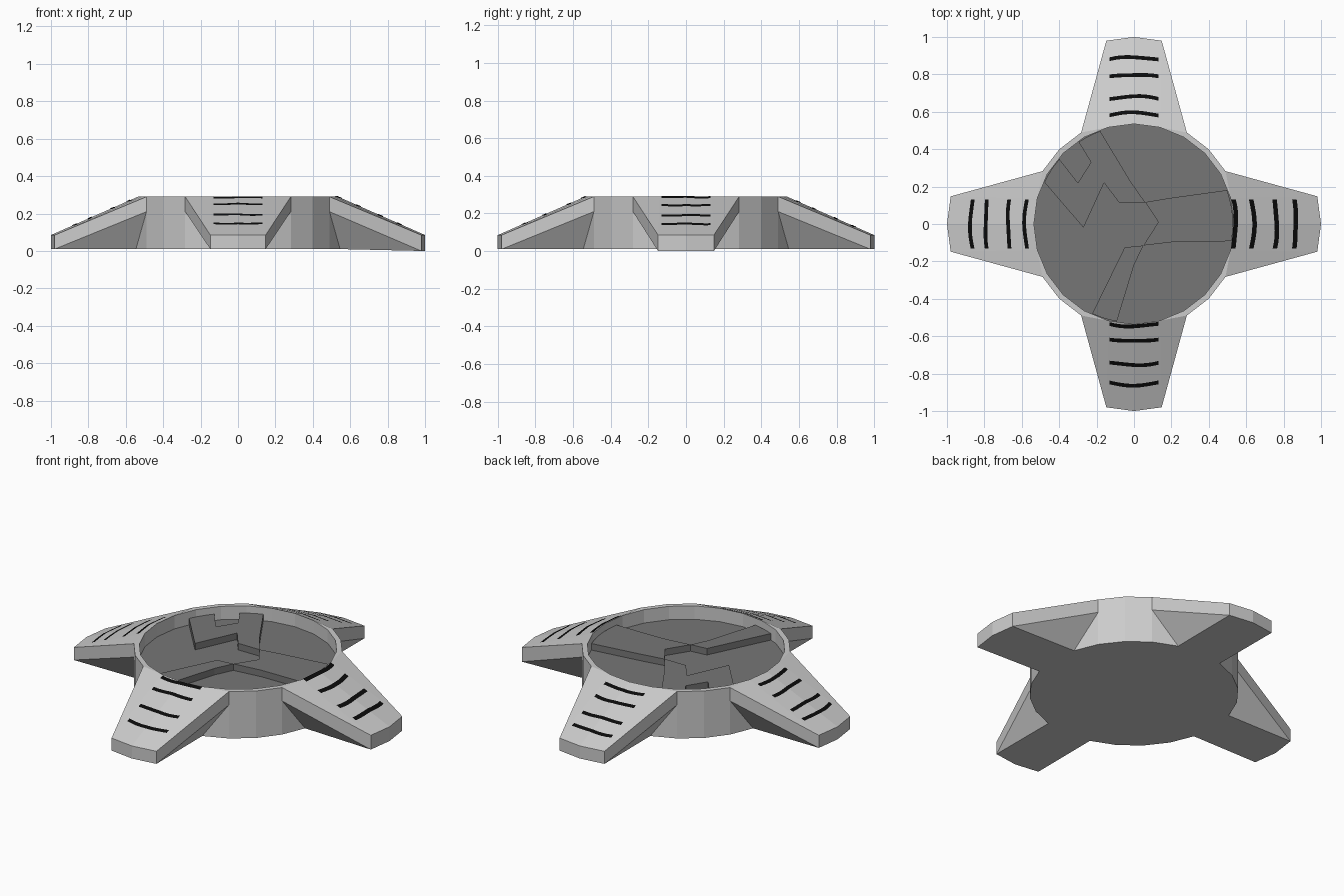
import bpy, bmesh, math
from mathutils import Vector, Matrix

if "Cube" in bpy.data.objects:
    bpy.data.objects.remove(bpy.data.objects["Cube"])

H, FLOOR, Z0 = 0.29, 0.21, 0.01      # rim height, recess floor, underside
R_OUT, R_IN = 0.565, 0.535           # rim radii


def material(name, v):
    m = bpy.data.materials.new(name)
    m.diffuse_color = (v, v, v, 1)
    m.use_nodes = True
    m.node_tree.nodes["Principled BSDF"].inputs["Base Color"].default_value = m.diffuse_color
    return m


LIGHT = material("light grey", 0.6)
DARK = material("dark grey", 0.18)
BLACK = material("black", 0.003)


def polar(r, deg, z):
    a = math.radians(deg)
    return Vector((r * math.cos(a), r * math.sin(a), z))


def finish(bm, name, mats):
    bmesh.ops.remove_doubles(bm, verts=bm.verts, dist=0.0005)
    bmesh.ops.recalc_face_normals(bm, faces=bm.faces)
    me = bpy.data.meshes.new(name)
    bm.to_mesh(me)
    bm.free()
    for m in mats:
        me.materials.append(m)
    ob = bpy.data.objects.new(name, me)
    bpy.context.collection.objects.link(ob)
    return ob


# Body: round hub with four sloping arms, built one quarter at a time
bm = bmesh.new()


def face(pts, mat=0):
    f = bm.faces.new([bm.verts.new(p) for p in pts])
    f.material_index = mat


def O(a, z):
    return polar(R_OUT, a, z)


def I(a, z):
    return polar(R_IN, a, z)


for k in range(4):
    q = 90 * k
    rot = Matrix.Rotation(math.radians(q), 3, 'Z')
    tip_z = 0.0 if k == 0 else Z0
    # hub wall and rim between the arms
    for a in (q + 30, q + 45):
        face([O(a, Z0), O(a + 15, Z0), O(a + 15, H), O(a, H)])
        face([O(a, H), O(a + 15, H), I(a + 15, H), I(a, H)])
    # inner wall of the recess
    for i in range(6):
        a = q + 15 * i
        face([I(a, H), I(a + 15, H), I(a + 15, FLOOR), I(a, FLOOR)])
    # arm, both halves
    top0 = rot @ Vector((1.0, 0, 0.085))
    bot0 = rot @ Vector((1.0, 0, tip_z))
    for s in (-1, 1):
        top = rot @ Vector((0.98, s * 0.148, 0.085))
        bot = rot @ Vector((0.98, s * 0.148, tip_z))
        a15, a30 = q + 15 * s, q + 30 * s
        face([I(q, H), top0, top, I(a15, H)])
        face([I(a15, H), top, O(a30, H)])
        face([I(a15, H), O(a30, H), I(a30, H)])
        face([O(a30, H), top, bot, O(a30, FLOOR)])
        face([O(a30, FLOOR), bot, O(a15, Z0)])
        face([O(a30, FLOOR), O(a15, Z0), O(a30, Z0)])
        face([top0, bot0, bot, top])
        face([O(q, Z0), O(a15, Z0), bot, bot0])
face([O(15 * i, Z0) for i in range(24)])
face([I(15 * i, FLOOR) for i in range(24)], 1)
finish(bm, "hub_with_arms", [LIGHT, DARK])


# Raised plates with angular edges inside the recess
def arc(a, b):
    n = max(2, round(abs(b - a) / 5))
    return [polar(0.529, a + (b - a) * i / n, 0).xy[:] for i in range(n + 1)]


def plate(name, pts):
    b = bmesh.new()
    f = b.faces.new([b.verts.new((x, y, FLOOR + 0.001)) for x, y in pts])
    r = bmesh.ops.extrude_face_region(b, geom=[f])
    vs = [v for v in r['geom'] if isinstance(v, bmesh.types.BMVert)]
    bmesh.ops.translate(b, verts=vs, vec=(0, 0, 0.039))
    finish(b, name, [DARK])


plate("north_plate", [(0.06, 0.115), (-0.02, 0.23)] + arc(110, 124)
      + [(-0.23, 0.33), (-0.30, 0.22)] + arc(139, 155)
      + [(-0.27, -0.02), (-0.16, 0.22), (-0.08, 0.115)])
plate("east_plate", [(0.06, 0.117), (0.13, 0.01), (0.05, -0.115), (0.22, -0.095)]
      + arc(-10, 20) + [(0.2, 0.14)])
plate("south_plate", [(0.05, -0.115), (-0.05, -0.125)] + arc(245, 260)
      + [(0.0, -0.22)])


# Painted black strokes across each arm, lying just above the slope
def slope_z(d, y):
    start = 0.535 - 0.018 * min(abs(y) / 0.138, 1)
    return min(H, H - 0.442 * (d - start)) + 0.003


def stroke(b, rot, d, width, bow, phase):
    n = 8
    rows = []
    for i in range(n + 1):
        y = -0.13 + 0.26 * i / n
        mid = d + bow * (1 - (y / 0.13) ** 2) + 0.003 * math.sin(22 * y + phase)
        rows.append([b.verts.new(rot @ Vector((e, y, slope_z(e, y))))
                     for e in (mid - width / 2, mid + width / 2)])
    for (p, r), (s, t) in zip(rows, rows[1:]):
        b.faces.new([p, r, t, s])


ARMS = [("east", (0.532, 0.63, 0.752, 0.855), 0.024, 0.012),
        ("north", (0.583, 0.67, 0.787, 0.88), 0.02, 0.012),
        ("west", (0.575, 0.665, 0.785, 0.865), 0.02, 0.01),
        ("south", (0.535, 0.615, 0.742, 0.85), 0.02, 0.012)]
for k, (name, places, width, bow) in enumerate(ARMS):
    b = bmesh.new()
    rot = Matrix.Rotation(math.radians(90 * k), 3, 'Z')
    for j, d in enumerate(places):
        stroke(b, rot, d, width, bow, j * 1.7 + k)
    for f in b.faces:
        f.normal_update()
    finish(b, name + "_arm_strokes", [BLACK])
    # keep the painted faces pointing up
    me = bpy.data.objects[name + "_arm_strokes"].data
    if me.polygons[0].normal.z < 0:
        me.flip_normals()
